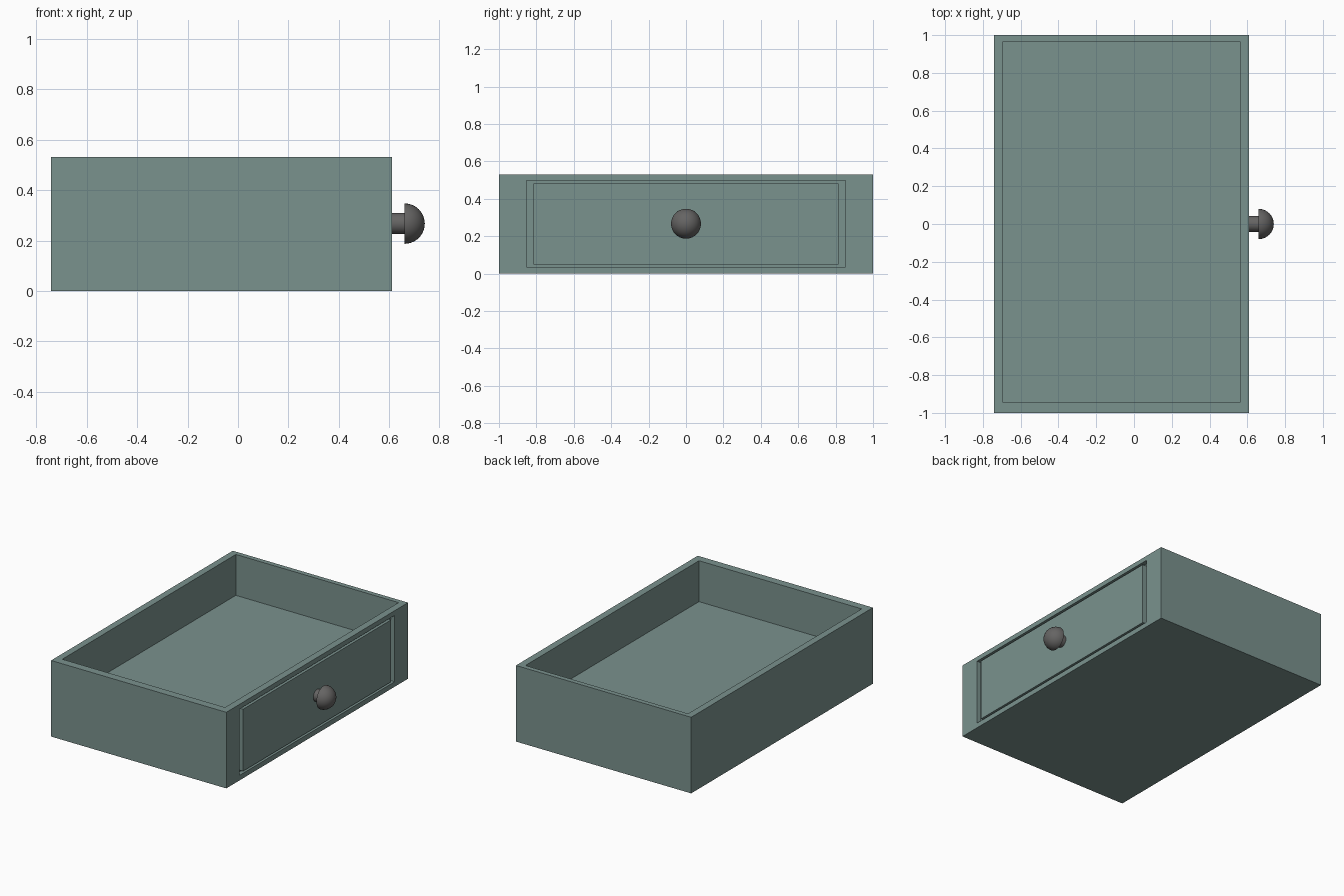
import bpy, bmesh, math
from mathutils import Matrix, Vector

if "Cube" in bpy.data.objects:
    bpy.data.objects.remove(bpy.data.objects["Cube"])


def material(name, rgb):
    m = bpy.data.materials.new(name)
    m.diffuse_color = (*rgb, 1)
    m.use_nodes = True
    m.node_tree.nodes["Principled BSDF"].inputs["Base Color"].default_value = m.diffuse_color
    return m


def finish(bm, name, mat):
    bmesh.ops.recalc_face_normals(bm, faces=bm.faces)
    me = bpy.data.meshes.new(name)
    bm.to_mesh(me)
    bm.free()
    me.materials.append(mat)
    ob = bpy.data.objects.new(name, me)
    bpy.context.collection.objects.link(ob)
    return ob


def bridge(bm, rings):
    """Join consecutive closed rings with quads."""
    for a, b in zip(rings, rings[1:]):
        n = len(a)
        for i in range(n):
            j = (i + 1) % n
            bm.faces.new((a[i], a[j], b[j], b[i]))


paint = material("paint", (0.195, 0.287, 0.27))
metal = material("dark_grey", (0.13, 0.127, 0.125))

# Drawer body: nested rectangles for the tray, then for the grooved front
X0, X1, Y, H = -0.74, 0.61, 1.0, 0.53
FLOOR, GROOVE = 0.245, 0.03
bm = bmesh.new()


def flat_ring(x0, x1, y0, y1, z):
    return [bm.verts.new(c) for c in
            ((x0, y0, z), (x1, y0, z), (x1, y1, z), (x0, y1, z))]


def front_ring(x, y, z0, z1):
    return [bm.verts.new(c) for c in
            ((x, -y, z0), (x, y, z0), (x, y, z1), (x, -y, z1))]


bottom = flat_ring(X0, X1, -Y, Y, 0)
top = flat_ring(X0, X1, -Y, Y, H)
rim = flat_ring(-0.693, 0.561, -0.944, 0.966, H)
floor = flat_ring(-0.693, 0.561, -0.944, 0.966, FLOOR)
bm.faces.new(bottom)
bm.faces.new(floor)
bridge(bm, [top, rim, floor])
for i, j in ((0, 1), (2, 3), (3, 0)):
    bm.faces.new((bottom[i], bottom[j], top[j], top[i]))

# Front face with a groove around a flush panel
outer, inner = (0.853, 0.035, 0.497), (0.815, 0.049, 0.481)
panel = front_ring(X1, *inner)
bridge(bm, [[bottom[1], bottom[2], top[2], top[1]],
            front_ring(X1, *outer), front_ring(X1 - GROOVE, *outer),
            front_ring(X1 - GROOVE, *inner), panel])
bm.faces.new(panel)
finish(bm, "drawer_box", paint)

# Knob: lathed stem and half-round head
SEG, R, CZ, HX = 32, 0.08, 0.267, 0.66
profile = [(X1, 0.042), (HX, 0.042)]
profile += [(HX + R * math.sin(a), R * math.cos(a))
            for a in (i * math.pi / 20 for i in range(10))]
bm = bmesh.new()
rings = [[bm.verts.new((x, r * math.cos(t), CZ + r * math.sin(t)))
          for t in (2 * math.pi * k / SEG for k in range(SEG))]
         for x, r in profile]
bridge(bm, rings)
bm.faces.new(rings[0])
tip = bm.verts.new((HX + R, 0, CZ))
for k in range(SEG):
    bm.faces.new((rings[-1][k], rings[-1][(k + 1) % SEG], tip))
knob = finish(bm, "knob", metal)
bpy.context.view_layer.objects.active = knob
knob.select_set(True)
bpy.ops.object.shade_smooth_by_angle(angle=math.radians(35))
